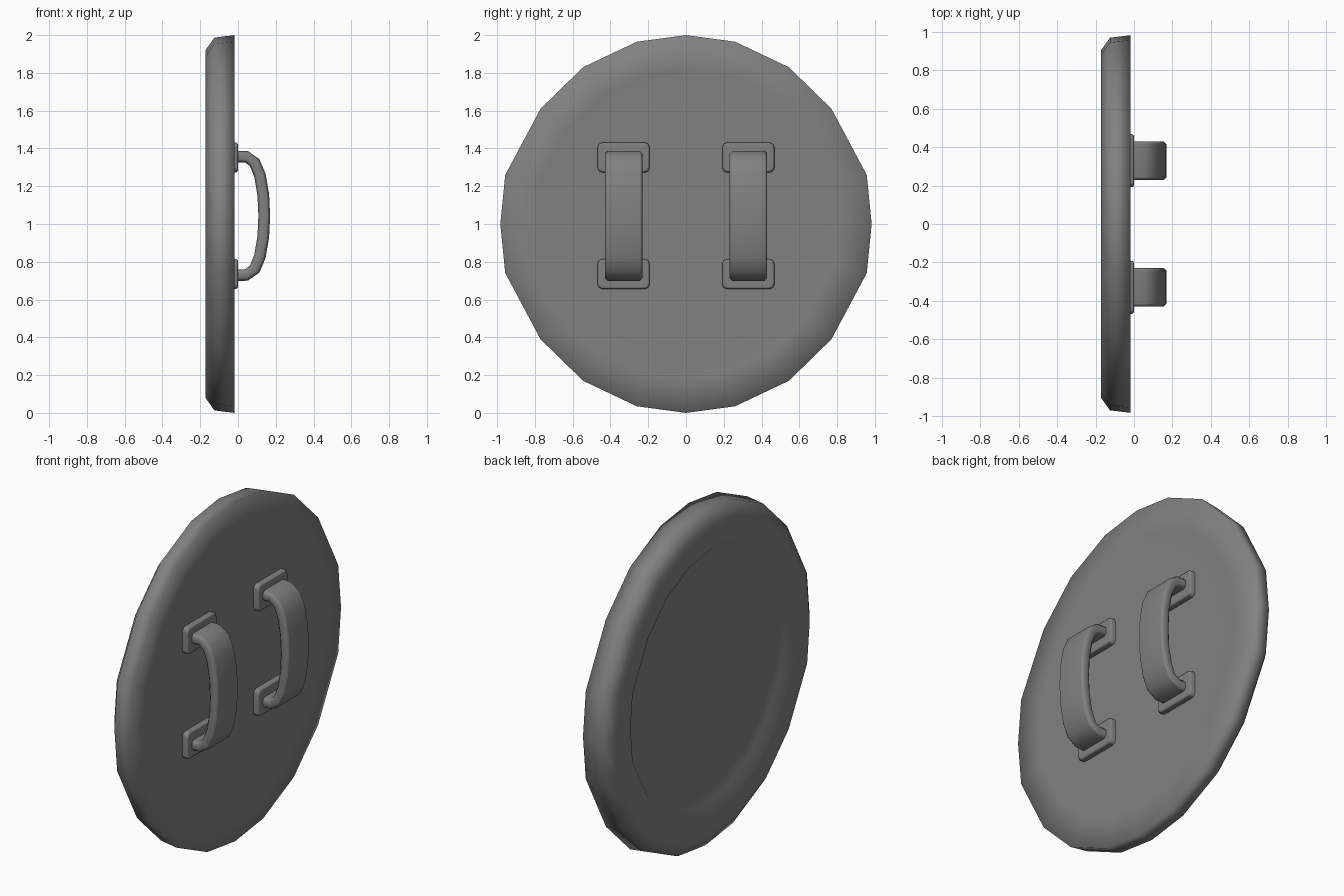
import bpy
import bmesh
import math
from mathutils import Vector

if "Cube" in bpy.data.objects:
    bpy.data.objects.remove(bpy.data.objects["Cube"])

grey = bpy.data.materials.new("dark_grey")
grey.diffuse_color = (0.22, 0.22, 0.22, 1)
grey.use_nodes = True
grey.node_tree.nodes["Principled BSDF"].inputs["Base Color"].default_value = grey.diffuse_color


def make_object(name, bm, angle):
    bmesh.ops.recalc_face_normals(bm, faces=bm.faces)
    mesh = bpy.data.meshes.new(name)
    bm.to_mesh(mesh)
    bm.free()
    mesh.materials.append(grey)
    obj = bpy.data.objects.new(name, mesh)
    bpy.context.collection.objects.link(obj)
    bpy.ops.object.select_all(action='DESELECT')
    obj.select_set(True)
    bpy.context.view_layer.objects.active = obj
    bpy.ops.object.shade_smooth_by_angle(angle=math.radians(angle))
    obj.modifiers.new("weighted_normals", 'WEIGHTED_NORMAL').keep_sharp = True
    return obj


def skin(bm, rings):
    # Bridge successive closed rings and cap both ends
    loops = [[bm.verts.new(p) for p in ring] for ring in rings]
    for a, b in zip(loops, loops[1:]):
        for i in range(len(a)):
            j = (i + 1) % len(a)
            bm.faces.new((a[i], a[j], b[j], b[i]))
    bm.faces.new(loops[0])
    bm.faces.new(loops[-1])


# Shield disc: 20-sided outline, soft rim, both faces dished
quarter = [(0, 1), (0.26, 0.965), (0.545, 0.83), (0.77, 0.61), (0.957, 0.26)]
right = quarter + [(0.983, 0)] + [(y, -z) for y, z in quarter[:0:-1]]
outline = right + [(-y, -z) for y, z in right]
profile = [(-0.033, 0.66), (-0.021, 0.82), (-0.018, 1.0),
           (-0.125, 0.987), (-0.172, 0.92), (-0.172, 0.775),
           (-0.135, 0.73), (-0.13, 0.60)]
bm = bmesh.new()
skin(bm, [[(x, y * s, 1 + z * s) for y, z in outline] for x, s in profile])
bmesh.ops.remove_doubles(bm, verts=bm.verts, dist=0.0001)
make_object("shield_disc", bm, 180)

# Handle centre line in x, z (upper half, mirrored about mid height)
MID = 1.043
half = [(-0.045, 0.315), (0.045, 0.313), (0.088, 0.282), (0.116, 0.215),
        (0.134, 0.11), (0.139, 0.0)]
path = [Vector(p) for p in half + [(x, -z) for x, z in half[-2::-1]]]
section = [(-0.1, 0.016), (-0.085, 0.031), (0.085, 0.031), (0.1, 0.016),
           (0.1, -0.016), (0.085, -0.031), (-0.085, -0.031), (-0.1, -0.016)]


def handle(name, cy):
    rings = []
    for i, p in enumerate(path):
        t = (path[min(i + 1, len(path) - 1)] - path[max(i - 1, 0)]).normalized()
        n = Vector((-t.y, t.x))
        rings.append([(p.x + n.x * h, cy + w, MID + p.y + n.y * h)
                      for w, h in section])
    bm = bmesh.new()
    skin(bm, rings)
    make_object(name, bm, 60)


def plate(name, cy, cz):
    # Mounting plate with clipped corners and a softened face
    def ring(x, inset):
        w, h, c = 0.138 - inset, 0.079 - inset, 0.024
        pts = [(w, h - c), (w - c * 0.3, h - c * 0.3), (w - c, h)]
        pts += [(-y, z) for y, z in pts[::-1]]
        pts += [(-y, -z) for y, z in pts]
        return [(x, cy + y, cz + z) for y, z in pts]
    bm = bmesh.new()
    skin(bm, [ring(-0.045, 0), ring(-0.008, 0), ring(0.001, 0.01)])
    make_object(name, bm, 60)


for side, cy in (("left", -0.33), ("right", 0.33)):
    handle(f"handle_{side}", cy)
    for level, cz in (("upper", 1.352), ("lower", 0.735)):
        plate(f"mount_plate_{side}_{level}", cy, cz)
